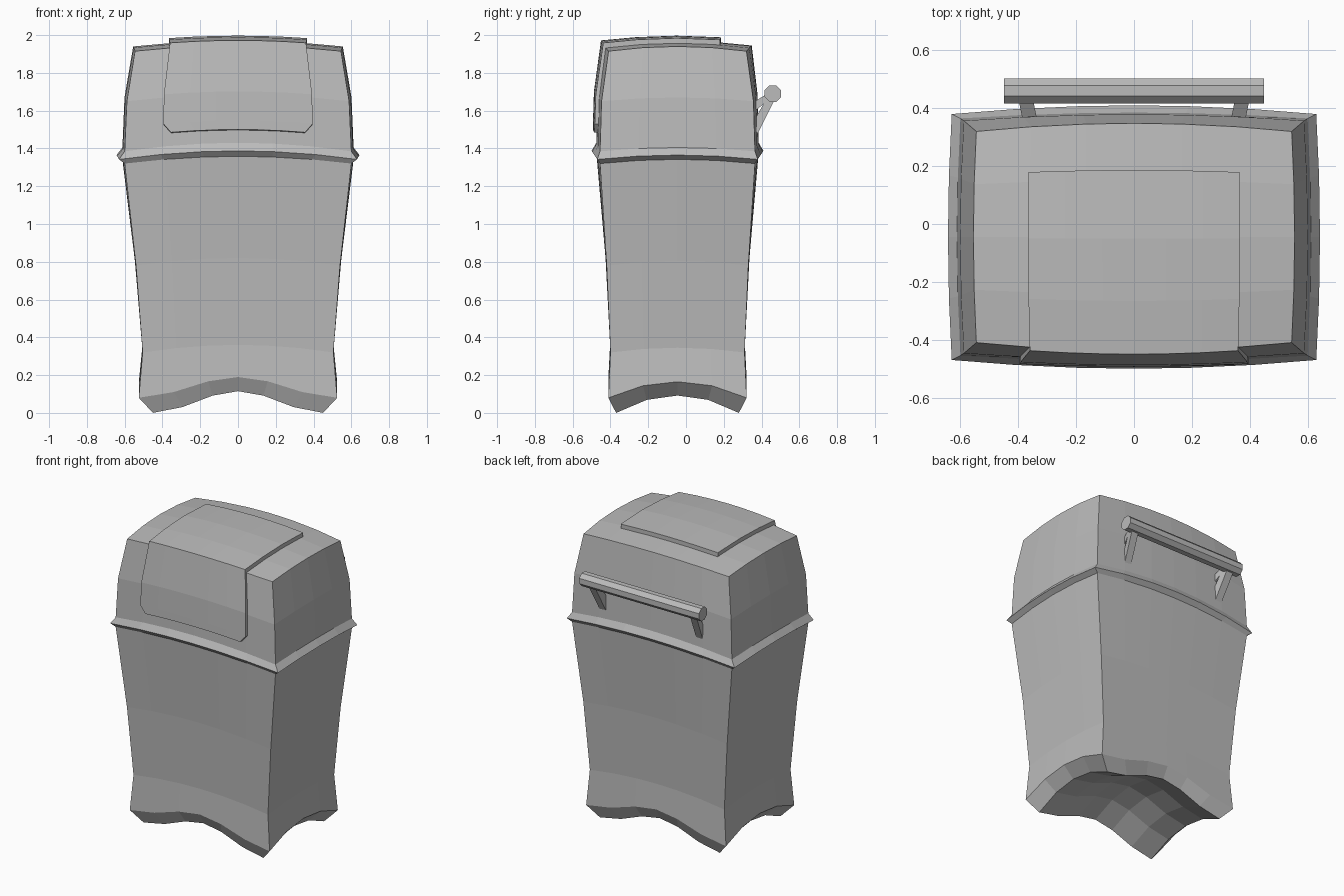
import bpy, bmesh, math
from mathutils import Vector

if "Cube" in bpy.data.objects:
    bpy.data.objects.remove(bpy.data.objects["Cube"], do_unlink=True)

grey = bpy.data.materials.new("plain grey")
grey.use_nodes = True
COL = (0.5, 0.5, 0.5, 1)
grey.diffuse_color = COL
grey.node_tree.nodes["Principled BSDF"].inputs["Base Color"].default_value = COL

YC = -0.045                                  # centre of the bin in y
FX = (-1, -.65, -.3, 0, .3, .65, 1)          # columns across the width
FY = (-1, -.5, 0, .5, 1)                     # columns across the depth


def arch(f):
    return 1 - f * f


def scallop(f):
    return (1 + math.cos(math.pi * f)) / 2


def point(ring, fx, fy):
    """Point on a bulged, arched rectangle."""
    hx, hy, bx, by, z, rx, ry, curve = ring
    return Vector((fx * (hx + bx * arch(fy)),
                   YC + fy * (hy + by * arch(fx)),
                   z + rx * curve(fx) + ry * arch(fy)))


def finish(name, bm):
    bmesh.ops.remove_doubles(bm, verts=bm.verts, dist=0.0005)
    bmesh.ops.recalc_face_normals(bm, faces=bm.faces)
    mesh = bpy.data.meshes.new(name)
    bm.to_mesh(mesh)
    bm.free()
    mesh.materials.append(grey)
    obj = bpy.data.objects.new(name, mesh)
    bpy.context.collection.objects.link(obj)
    return obj


def skin(bm, rows, closed=False):
    """Join rows of points with quads."""
    vs = [[bm.verts.new(p) for p in row] for row in rows]
    n = len(rows[0])
    for a, b in zip(vs, vs[1:]):
        for i in range(n if closed else n - 1):
            j = (i + 1) % n
            bm.faces.new((a[i], a[j], b[j], b[i]))


def shell(name, rings, cap=None):
    """Loft the rings; cap one of them with an arched grid."""
    outline = ([(f, -1) for f in FX[:-1]] + [(1, f) for f in FY[:-1]]
               + [(-f, 1) for f in FX[:-1]] + [(-1, -f) for f in FY[:-1]])
    bm = bmesh.new()
    skin(bm, [[point(r, *f) for f in outline] for r in rings], True)
    if cap:
        skin(bm, [[point(cap, fx, fy) for fx in FX] for fy in FY])
    return finish(name, bm)


# Rings: half width, half depth, bulges, corner height, rises, rise curve
foot = (.45, .325, 0, 0, 0, .115, .092, scallop)
foot_edge = (.525, .366, 0, 0, .08, .11, .085, scallop)
waist = (.505, .355, .002, .002, .32, .04, .025, arch)
middle = (.54, .375, .006, .006, .78, .04, .025, arch)
body_top = (.60, .41, .012, .018, 1.32, .038, .022, arch)
belt_tip = (.63, .425, .013, .03, 1.342, .045, .023, arch)
belt_top = (.60, .41, .012, .02, 1.385, .045, .02, arch)
lid_mid = (.588, .402, .013, .022, 1.65, .035, .02, arch)
lid_top = (.545, .365, .01, .028, 1.915, .03, .025, arch)

shell("bin_body", [foot, foot_edge, waist, middle, body_top], foot)
shell("rim_belt", [body_top, belt_tip, belt_top])
shell("lid", [belt_top, lid_mid, lid_top], lid_top)


# Flap that wraps over the lid front and top
def on_front(lo, hi, t, x):
    a, b = (point(r, x / r[0], -1) for r in (lo, hi))
    return a.lerp(b, t)


def on_top(x, y):
    return point(lid_top, x / lid_top[0], (y - YC) / lid_top[1])


rows = []
for lo, hi, t, w in ((belt_top, lid_mid, .26, .355), (belt_top, lid_mid, .45, .395),
                     (lid_mid, lid_top, .05, .392), (lid_mid, lid_top, 1, .36)):
    lift = Vector((0, -.012, .027)) if t == 1 else Vector((0, -.02, .004))
    rows.append([on_front(lo, hi, t, w * f) + lift for f in FX])
for y in (-.25, -.05, .17):
    rows.append([on_top(.36 * f, y) + Vector((0, 0, .027)) for f in FX])
bm = bmesh.new()
skin(bm, rows)
edge = [e for e in bm.edges if e.is_boundary]
ext = bmesh.ops.extrude_edge_only(bm, edges=edge)["geom"]
for v in ext:
    if isinstance(v, bmesh.types.BMVert):
        on_lid_top = v.co.y > -.4
        v.co += Vector((0, 0, -.03)) if on_lid_top else Vector((0, .025, -.004))
        if v.co.z > 1.9 and not on_lid_top:
            v.co.z -= .026
finish("lid_flap", bm)

# Handle bar
bm = bmesh.new()
bmesh.ops.create_cone(bm, cap_ends=True, segments=8, radius1=.047, radius2=.047, depth=.9)
bar = finish("handle_bar", bm)
bar.rotation_euler = (0, math.pi / 2, 0)
bar.rotation_euler.rotate_axis("Z", math.pi / 8)
bar.location = (0, .46, 1.69)

# Forked brackets: each arm is a side profile (y, z) given a width
lower_arm = ((.35, 1.47), (.375, 1.47), (.47, 1.66), (.43, 1.67), (.35, 1.53))
upper_arm = ((.35, 1.595), (.38, 1.61), (.44, 1.66), (.43, 1.69), (.35, 1.64))
for side, label in ((1, "left"), (-1, "right")):
    for arm, profile in (("lower", lower_arm), ("upper", upper_arm)):
        bm = bmesh.new()
        ends = [[Vector((side * (x + .2 * (y - .36)), y, z)) for y, z in profile]
                for x in (.335, .385)]
        skin(bm, ends, True)
        bmesh.ops.holes_fill(bm, edges=bm.edges)
        finish(f"{label}_bracket_{arm}_arm", bm)
